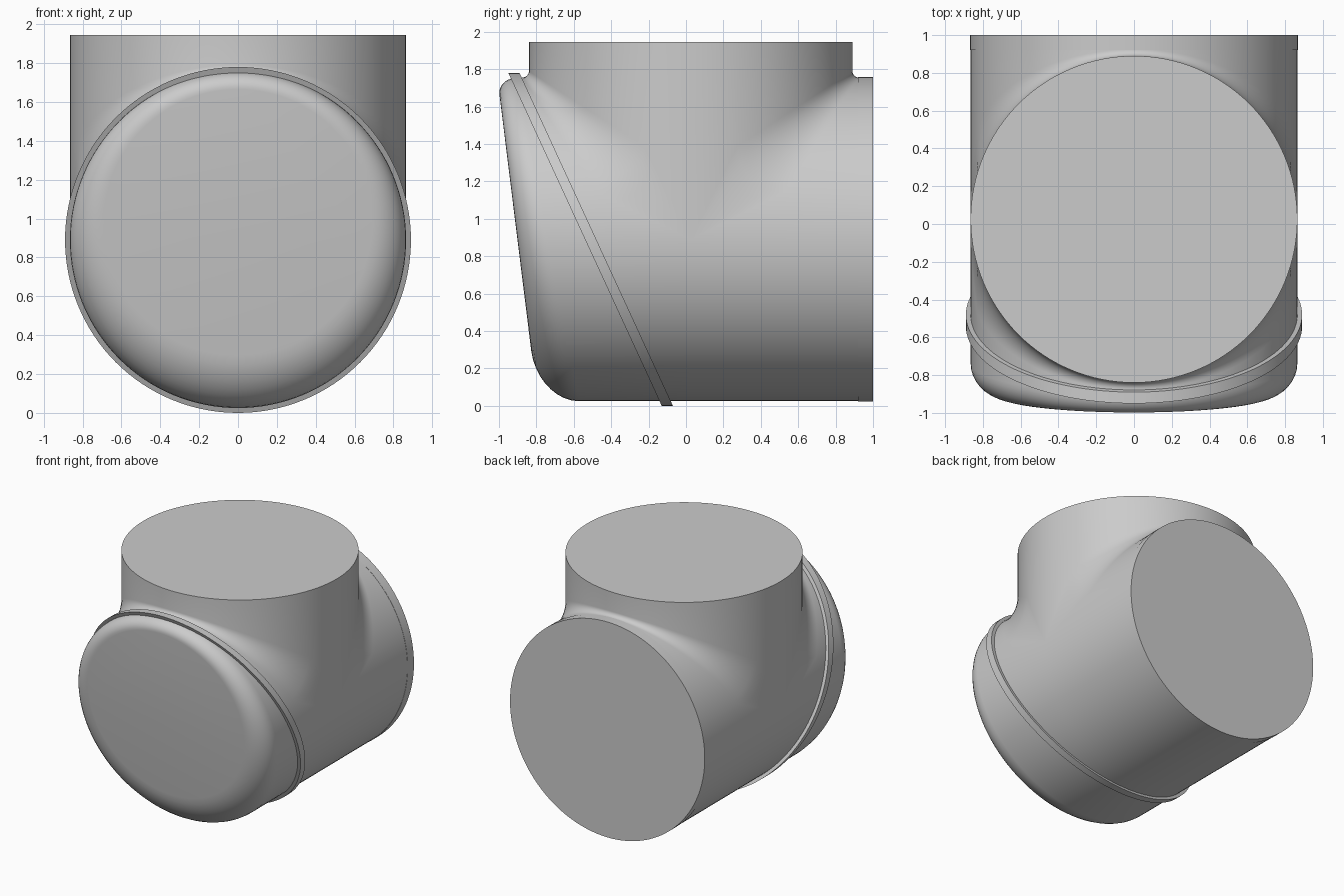
import bpy, bmesh, math
from mathutils import Vector

if "Cube" in bpy.data.objects:
    bpy.data.objects.remove(bpy.data.objects["Cube"])

R, CY, CZ = 0.865, 0.025, 0.89     # pipe radius, branch axis y, main axis z
TOP, BACK = 1.945, 1.0
N = 128                            # segments around the pipes


def curve(p0, p1, p2, p3, n=9):
    """Cubic curve points, both ends included."""
    out = []
    for i in range(n + 1):
        t = i / n
        s = 1 - t
        out.append(p0 * s**3 + p1 * 3*s*s*t + p2 * 3*s*t*t + p3 * t**3)
    return out


def corner(a, c, b, n=9):
    """Round the corner c between tangent points a and b."""
    return curve(a, a.lerp(c, 0.55), b.lerp(c, 0.55), b, n)


def grid(bm, rows):
    verts = [[bm.verts.new(p) for p in row] for row in rows]
    for r0, r1 in zip(verts, verts[1:]):
        for k in range(len(r0) - 1):
            bm.faces.new((r0[k], r0[k+1], r1[k+1], r1[k]))


def finish(bm, name):
    bmesh.ops.recalc_face_normals(bm, faces=bm.faces)
    me = bpy.data.meshes.new(name)
    bm.to_mesh(me)
    bm.free()
    ob = bpy.data.objects.new(name, me)
    bpy.context.collection.objects.link(ob)
    bpy.ops.object.select_all(action='DESELECT')
    ob.select_set(True)
    bpy.context.view_layer.objects.active = ob
    bpy.ops.object.shade_smooth_by_angle(angle=math.radians(32))
    return ob


def nose(phi):
    """Rounded edge running into the slanted front face, at angle phi."""
    def front(r):
        z = CZ + r * math.cos(phi)
        return Vector((r * math.sin(phi), -0.791 - 0.124 * z, z))
    t = (1 - math.cos(phi)) / 2            # 0 at the top, 1 at the bottom
    c, b = front(R), front(R - (0.09 + 0.18 * t))
    return corner(c + Vector((0, 0.11 + 0.11 * t, 0)), c, b)


def branch(phi, side):
    """Line down the upright branch, through the fillet, onto the main pipe."""
    x, h = R * math.sin(phi), R * math.cos(phi)
    d = max(0, min(0.035 + 0.3 * (1 - h / R), h))
    c = Vector((x, CY + side * h, CZ + h))
    return [Vector((x, c.y, TOP))] + corner(
        c + Vector((0, 0, d)), c, c + Vector((0, side * d, 0)))


# Main body: tee of two equal pipes with filleted joint
bm = bmesh.new()
upper = [2 * math.pi * i / N for i in range(-N // 4, N // 4 + 1)]
lower = [2 * math.pi * i / N for i in range(N // 4, 3 * N // 4 + 1)]
back_rows, front_rows, low_rows = [], [], []
for p in upper:
    x, z = R * math.sin(p), CZ + R * math.cos(p)
    back_rows.append(branch(p, 1) + [Vector((x, BACK, z))])
    front_rows.append(branch(p, -1) + nose(p))
for p in lower:
    x, z = R * math.sin(p), CZ + R * math.cos(p)
    low_rows.append([Vector((x, BACK, z)), Vector((x, CY, z))] + nose(p))
for rows in (back_rows, front_rows, low_rows):
    grid(bm, rows)
bmesh.ops.remove_doubles(bm, verts=bm.verts, dist=1e-5)
bmesh.ops.holes_fill(bm, edges=[e for e in bm.edges if e.is_boundary], sides=0)
finish(bm, "pipe_body")


def band(name, r_in, r_out, y_front, slope, width):
    """Ring around the main pipe, sheared along y by slope."""
    bm = bmesh.new()
    rows = []
    for i in range(N + 1):
        p = 2 * math.pi * i / N
        row = []
        for r, w in ((r_in, 0), (r_out, 0), (r_out, width), (r_in, width), (r_in, 0)):
            z = CZ + r * math.cos(p)
            row.append(Vector((r * math.sin(p), y_front + slope * z + w, z)))
        rows.append(row)
    grid(bm, rows)
    bmesh.ops.remove_doubles(bm, verts=bm.verts, dist=1e-5)
    return finish(bm, name)


# Slanted seam ring and thin collar at the open end
band("seam_ring", 0.82, 0.89, -0.13, -0.4607, 0.06)
band("back_collar", 0.84, R + 0.002, 0.92, 0, 0.08)
